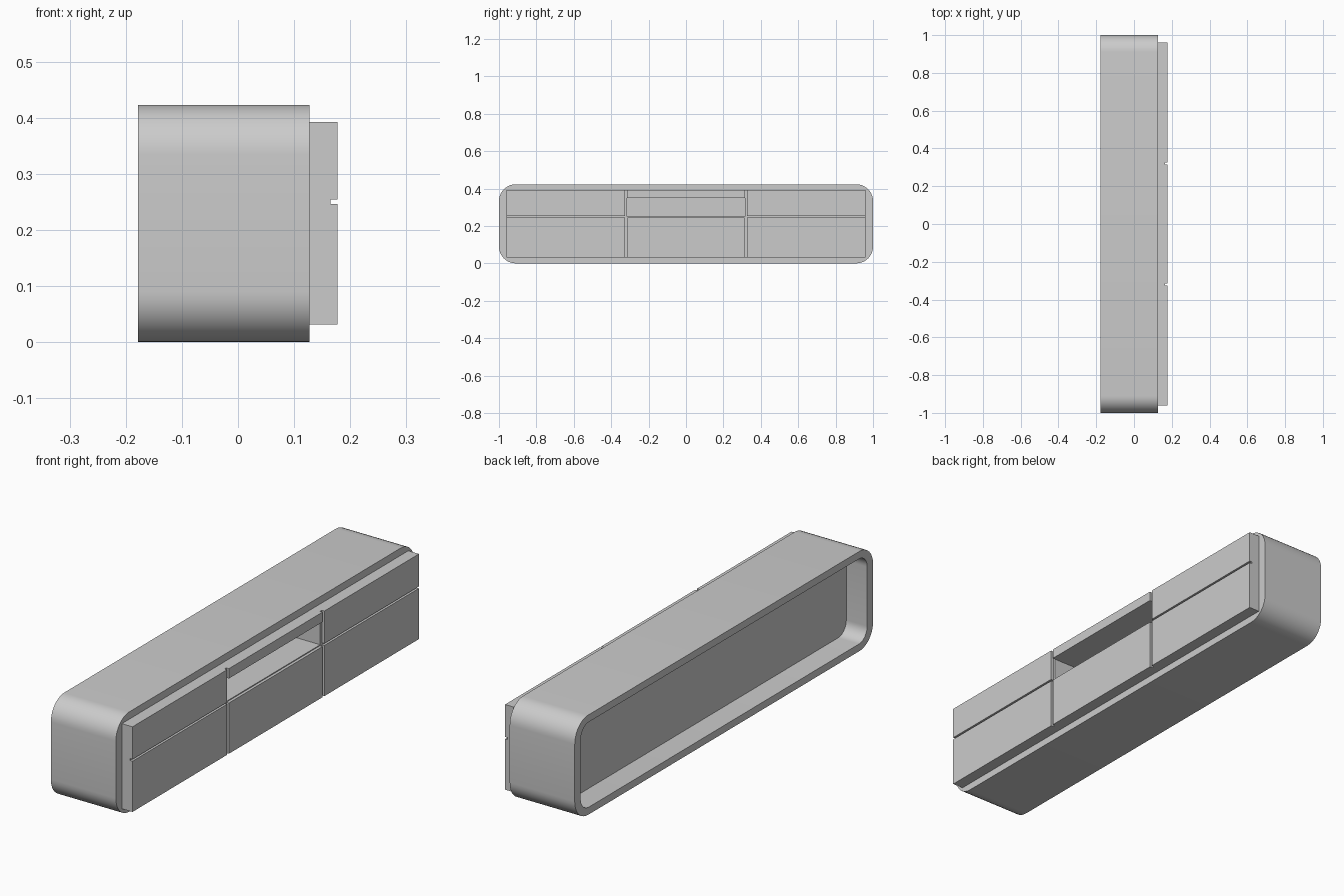
import bpy, bmesh, math

if "Cube" in bpy.data.objects:
    bpy.data.objects.remove(bpy.data.objects["Cube"])

X_BACK, X_RIM, X_FRONT = -0.178, 0.127, 0.177
X_PANEL = -0.08          # rear face of the drawer block inside the shell
HEIGHT = 0.423
MID = HEIGHT / 2


def rounded_rect(half_y, half_z, r, steps=10):
    """Outline of a rounded rectangle in the yz plane."""
    pts = []
    for i, (sy, sz) in enumerate([(1, 1), (-1, 1), (-1, -1), (1, -1)]):
        for k in range(steps + 1):
            a = math.pi / 2 * (i + k / steps)
            pts.append((sy * (half_y - r) + r * math.cos(a),
                        MID + sz * (half_z - r) + r * math.sin(a)))
    return pts


def make_object(name, bm):
    bmesh.ops.recalc_face_normals(bm, faces=bm.faces)
    mesh = bpy.data.meshes.new(name)
    bm.to_mesh(mesh)
    bm.free()
    obj = bpy.data.objects.new(name, mesh)
    bpy.context.collection.objects.link(obj)
    return obj


def box(name, x, y, z):
    bm = bmesh.new()
    bmesh.ops.create_cube(bm, size=1)
    for v in bm.verts:
        for i, (lo, hi) in enumerate((x, y, z)):
            v.co[i] = hi if v.co[i] > 0 else lo
    return make_object(name, bm)


def activate(obj):
    bpy.ops.object.select_all(action='DESELECT')
    obj.select_set(True)
    bpy.context.view_layer.objects.active = obj


def cut(obj, x, y, z):
    cutter = box("cutter", x, y, z)
    cutter.hide_render = True
    mod = obj.modifiers.new("cut", 'BOOLEAN')
    mod.operation, mod.solver, mod.object = 'DIFFERENCE', 'EXACT', cutter
    activate(obj)
    bpy.ops.object.modifier_apply(modifier=mod.name)
    bpy.data.objects.remove(cutter)


# Outer shell: rounded tube open at front and back
bm = bmesh.new()
outer = rounded_rect(1.0, MID, 0.09)
inner = rounded_rect(0.96, MID - 0.031, 0.055)
rings = [[bm.verts.new((x, y, z)) for y, z in pts]
         for x, pts in ((X_BACK, outer), (X_RIM, outer), (X_RIM, inner), (X_BACK, inner))]
n = len(outer)
for a in range(4):
    r0, r1 = rings[a], rings[(a + 1) % 4]
    for i in range(n):
        j = (i + 1) % n
        bm.faces.new((r0[i], r0[j], r1[j], r1[i]))
shell = make_object("cabinet_shell", bm)
activate(shell)
bpy.ops.object.shade_smooth_by_angle(angle=math.radians(35))

# Drawer block filling the shell and standing proud of the rim
block = box("drawer_fronts", (X_PANEL, X_FRONT), (-0.96, 0.96), (0.031, 0.392))

# Open media niche in the upper middle bay
cut(block, (-0.04, 0.3), (-0.315, 0.315), (0.25, 0.35))

# Shadow gaps between the fronts
groove = (X_FRONT - 0.012, 0.3)
cut(block, groove, (-1.1, 1.1), (0.246, 0.254))
for s in (-1, 1):
    cut(block, groove, (s * 0.32 - 0.006, s * 0.32 + 0.006), (-0.1, 0.6))
